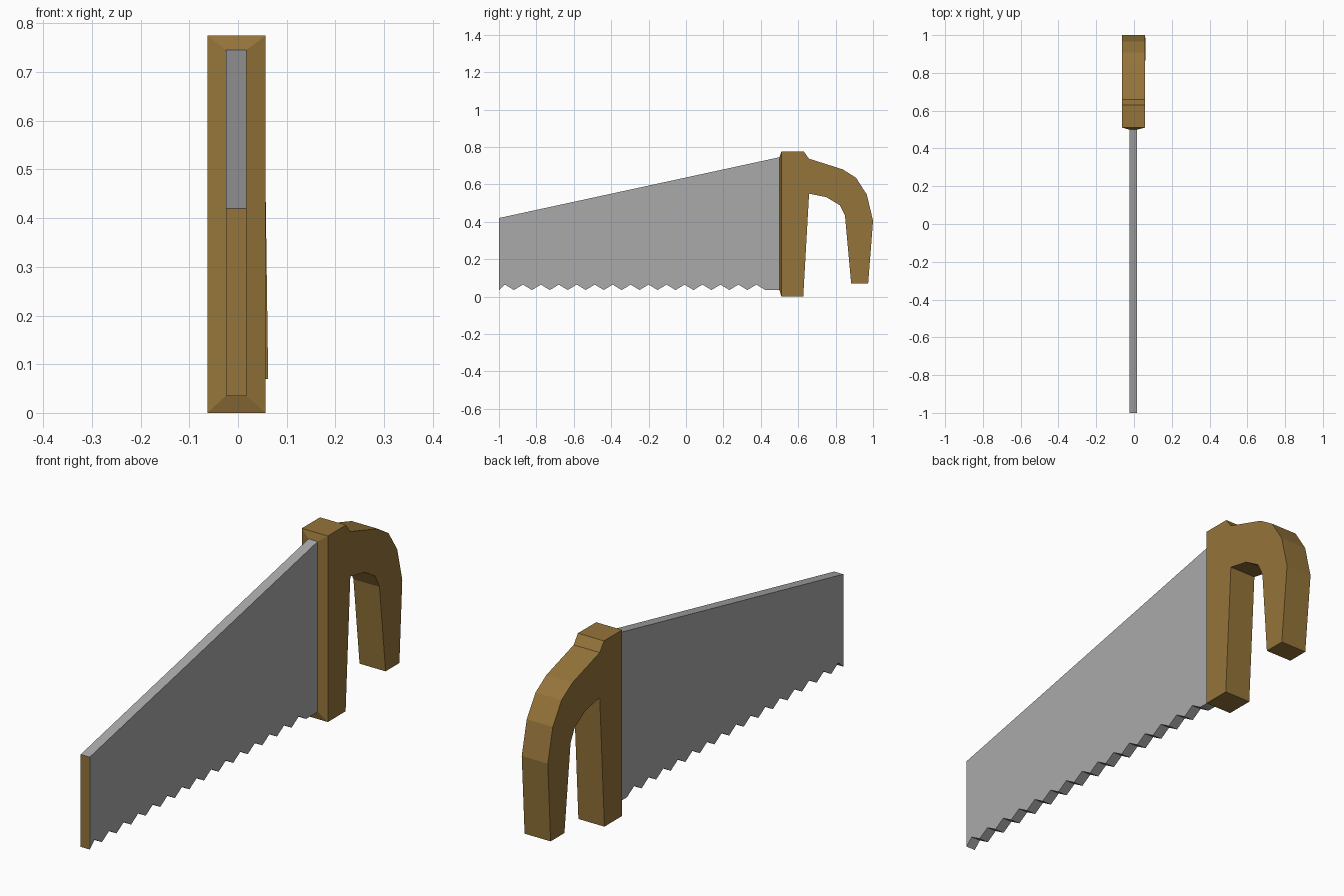
import bpy, bmesh

if "Cube" in bpy.data.objects:
    bpy.data.objects.remove(bpy.data.objects["Cube"])


def material(name, rgb):
    m = bpy.data.materials.new(name)
    m.diffuse_color = (*rgb, 1)
    m.use_nodes = True
    m.node_tree.nodes["Principled BSDF"].inputs["Base Color"].default_value = m.diffuse_color
    return m


STEEL = material("steel grey", (0.40, 0.40, 0.40))
WOOD = material("wood brown", (0.30, 0.175, 0.042))


def plate(name, profile, x0, x1, mats, edit=None):
    """Extrude a (y, z) outline from x0 to x1."""
    bm = bmesh.new()
    face = bm.faces.new([bm.verts.new((x0, y, z)) for y, z in profile])
    ext = bmesh.ops.extrude_face_region(bm, geom=[face], use_keep_orig=True)
    for v in ext["geom"]:
        if isinstance(v, bmesh.types.BMVert):
            v.co.x = x1
    if edit:
        edit(bm)
    bmesh.ops.recalc_face_normals(bm, faces=bm.faces)
    mesh = bpy.data.meshes.new(name)
    bm.to_mesh(mesh)
    bm.free()
    for m in mats:
        mesh.materials.append(m)
    ob = bpy.data.objects.new(name, mesh)
    bpy.context.collection.objects.link(ob)
    return ob


# Toothed blade, with a wood-coloured end at the nose
outline = [(0.5, 0.745), (-1, 0.42), (-1, 0.035)]
for k in range(15):
    y = -0.968 + 0.096 * k
    outline += [(y, 0.064), (y + 0.048, 0.035)]
outline.append((0.5, 0.035))


def paint_nose(bm):
    for f in bm.faces:
        if all(v.co.y < -0.99 for v in f.verts):
            f.material_index = 1


plate("blade", outline, -0.025, 0.017, [STEEL, WOOD], paint_nose)


# Handle: upright post and hooked grip, front drawn in toward the blade root
grip = [(0.51, 0), (0.51, 0.775), (0.63, 0.775), (0.658, 0.737), (0.838, 0.68),
        (0.909, 0.635), (0.967, 0.545), (1.0, 0.405), (0.974, 0.07), (0.883, 0.07),
        (0.85, 0.433), (0.823, 0.488), (0.75, 0.532), (0.658, 0.55), (0.627, 0)]


def shape_handle(bm):
    bm.faces.ensure_lookup_table()
    front = next(f for f in bm.faces if all(abs(v.co.y - 0.51) < 1e-4 for v in f.verts))
    bmesh.ops.inset_individual(bm, faces=[front], thickness=0.02)
    for v in front.verts:
        v.co = (-0.025 if v.co.x < 0 else 0.017, 0.5, 0.745 if v.co.z > 0.4 else 0.035)
    for v in bm.verts:  # the free tip leans slightly sideways
        if v.co.y > 0.88 and v.co.z < 0.1:
            v.co.x += 0.005


plate("handle", grip, -0.063, 0.057, [WOOD], shape_handle)
